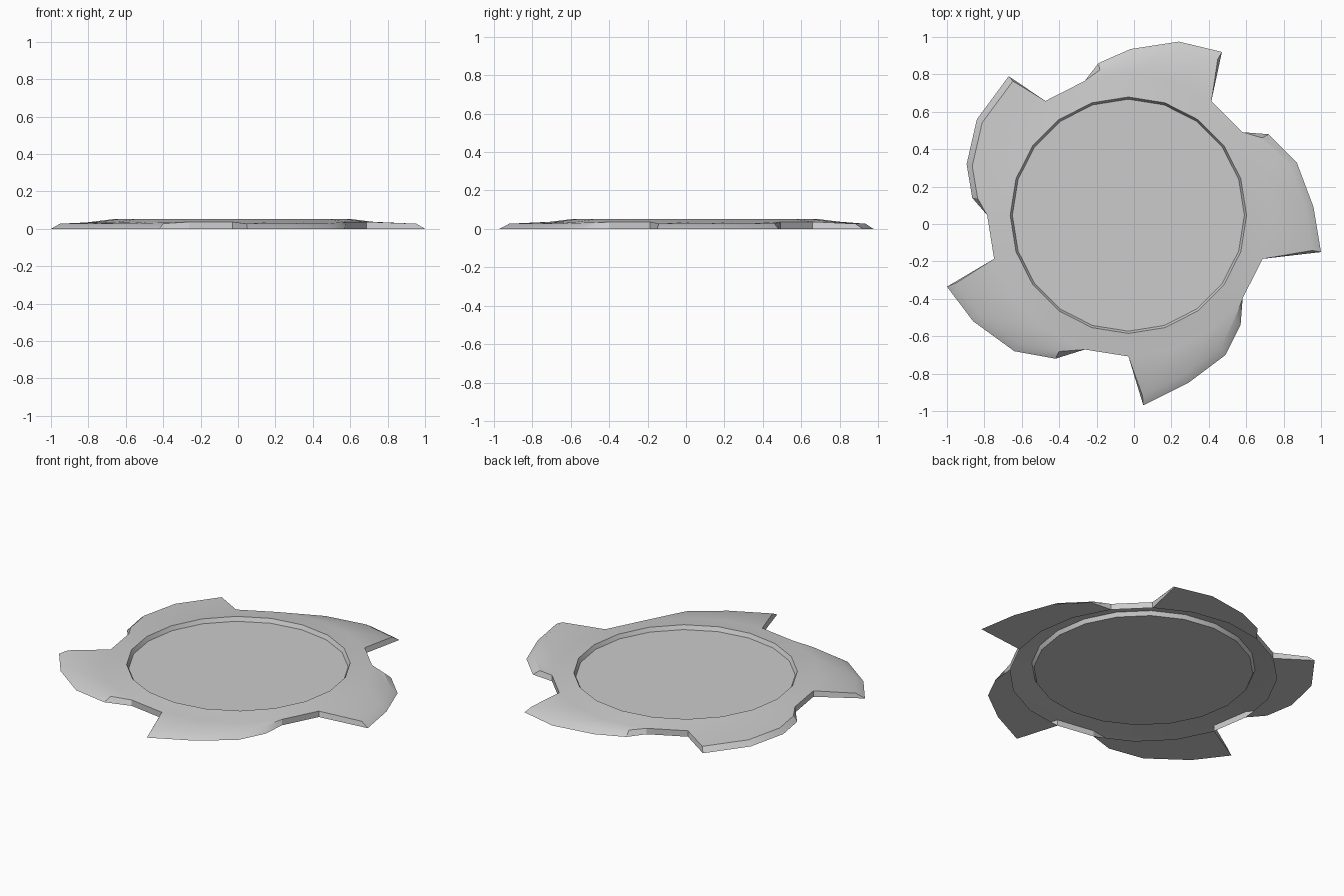
import bpy, bmesh
from math import sin, cos, radians

if "Cube" in bpy.data.objects:
    bpy.data.objects.remove(bpy.data.objects["Cube"])

CX, CY = -0.03, 0.047
SIDES = 20
# Blade rims seen from above: four points each, from root to tip
BLADES = [
    [(.72, .48), (.87, .33), (.96, .09), (1, -.15)],
    [(-.19, .86), (-.02, .935), (.24, .975), (.47, .92)],
    [(-.865, .14), (-.895, .32), (-.84, .56), (-.67, .79)],
    [(-.42, -.72), (-.64, -.68), (-.86, -.52), (-1, -.335)],
    [(.57, -.54), (.49, -.70), (.29, -.85), (.05, -.97)],
]
INSET = [.955, .955, .965, .95, .95]
Z_RIM, Z_SHOULDER, Z_BLADE, Z_DISC = .052, .037, .027, .027

bm = bmesh.new()


def ring(radius, z):
    return [bm.verts.new((CX + radius * cos(radians(18 * i)),
                          CY + radius * sin(radians(18 * i)), z))
            for i in range(SIDES)]


def strip(a, b):
    for i in range(len(a) - 1):
        bm.faces.new((a[i], a[i + 1], b[i + 1], b[i]))


# Recessed disc, its step, and the sloping shoulder
disc = ring(.62, Z_DISC)
rim = ring(.632, Z_RIM)
top = ring(.755, Z_SHOULDER)
base = ring(.755, 0)
disc_face = bm.faces.new(disc)
strip(disc + disc[:1], rim + rim[:1])
strip(rim + rim[:1], top + top[:1])

for b, pts in enumerate(BLADES):
    ids = [(2 + 4 * b - k) % SIDES for k in range(4)]
    t, l = [top[i] for i in ids], [base[i] for i in ids]
    s = INSET[b]
    upper = [bm.verts.new((CX + (x - CX) * s, CY + (y - CY) * s, Z_BLADE)) for x, y in pts]
    lower = [bm.verts.new((x, y, 0)) for x, y in pts]
    strip(t, upper)       # blade top
    strip(upper, lower)   # bevelled outer edge
    strip(lower, l)       # blade underside
    for k in (0, 3):      # root wall and trailing wall
        bm.faces.new((t[k], upper[k], lower[k], l[k]))
    # Wall of the notch before the next blade
    i, j = ids[0], (ids[0] + 1) % SIDES
    bm.faces.new((top[i], top[j], base[j], base[i]))

bmesh.ops.delete(bm, geom=[v for v in bm.verts if not v.link_faces], context='VERTS')
bmesh.ops.recalc_face_normals(bm, faces=bm.faces[:])
disc_face.normal_update()
if disc_face.normal.z < 0:
    bmesh.ops.reverse_faces(bm, faces=bm.faces[:])

mesh = bpy.data.meshes.new("bladed_disc")
bm.to_mesh(mesh)
bm.free()
obj = bpy.data.objects.new("bladed_disc", mesh)
bpy.context.collection.objects.link(obj)
bpy.context.view_layer.objects.active = obj
obj.select_set(True)
bpy.ops.object.shade_smooth_by_angle(angle=radians(30))
